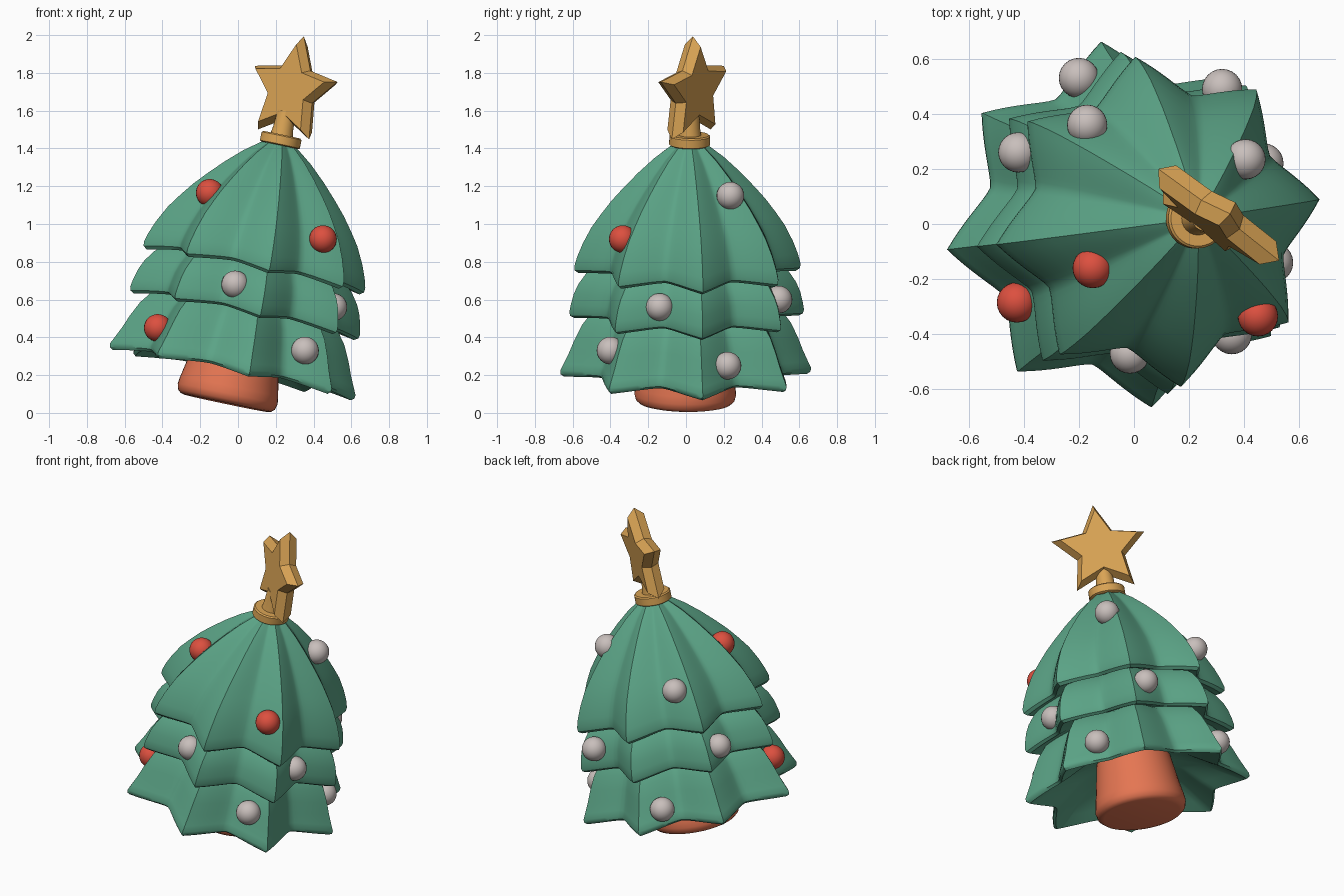
import bpy, bmesh, math
from mathutils import Matrix, Vector

if "Cube" in bpy.data.objects:
    bpy.data.objects.remove(bpy.data.objects["Cube"])

# The whole tree leans towards +x and very slightly towards +y
TILT = (Matrix.Translation((-0.065, -0.005, 0.051)) @ Matrix.Rotation(math.radians(-1.0), 4, 'X')
        @ Matrix.Rotation(math.radians(11.8), 4, 'Y'))


def material(name, rgb):
    m = bpy.data.materials.new(name)
    m.diffuse_color = (*rgb, 1)
    m.use_nodes = True
    m.node_tree.nodes["Principled BSDF"].inputs["Base Color"].default_value = m.diffuse_color
    return m


GREEN = material("leaf_green", (0.105, 0.37, 0.24))
TRUNK = material("terracotta", (0.78, 0.18, 0.085))
RED = material("bauble_red", (0.72, 0.08, 0.05))
WHITE = material("bauble_grey", (0.58, 0.52, 0.50))
GOLD = material("gold", (0.70, 0.37, 0.09))


def finish(bm, name, mat, matrix, angle=30):
    bmesh.ops.recalc_face_normals(bm, faces=bm.faces)
    me = bpy.data.meshes.new(name)
    bm.to_mesh(me)
    bm.free()
    me.materials.append(mat)
    ob = bpy.data.objects.new(name, me)
    bpy.context.collection.objects.link(ob)
    ob.matrix_world = matrix
    if angle:
        bpy.ops.object.select_all(action='DESELECT')
        bpy.context.view_layer.objects.active = ob
        ob.select_set(True)
        bpy.ops.object.shade_smooth_by_angle(angle=math.radians(angle))
    return ob


def lathe(name, profile, mat, segs=48, points=0, hem=0.0, angle=30):
    """Spin (height, radius) rows; 'points' pleats the rows into a star shape."""
    bm = bmesh.new()
    rings = []
    for h, r in profile:
        ring = []
        for i in range(segs):
            a = 2 * math.pi * i / segs
            rr, hh = r, h
            if points:
                t = abs(1 - 2 * ((i * points / segs) % 1))   # 1 on ridges, 0 in valleys
                rr = r * (0.785 + 0.215 * t ** 1.4)
                hh = h + 0.03 * (1 - t ** 1.5) * max(0, 1 - (h - hem) / 0.4)
                a += math.radians(8)
            ring.append(bm.verts.new((rr * math.cos(a), rr * math.sin(a), hh)))
        rings.append(ring)
    for lo, hi in zip(rings, rings[1:]):
        for i in range(segs):
            j = (i + 1) % segs
            bm.faces.new((lo[i], lo[j], hi[j], hi[i]))
    bm.faces.new(rings[0])
    bm.faces.new(rings[-1])
    return finish(bm, name, mat, TILT, angle)


# Trunk with a rounded foot
lathe("trunk", [(0, 0.225), (0.005, 0.245), (0.02, 0.262), (0.05, 0.27), (0.09, 0.265),
                (0.17, 0.249), (0.38, 0.215)], TRUNK, angle=40)

# Three pleated leaf tiers, each with a thick rounded hem and hollow underside
TIERS = {
    "lower_leaves": [(0.60, 0.35), (0.52, 0.49), (0.43, 0.558), (0.35, 0.597), (0.28, 0.625),
                     (0.22, 0.653), (0.185, 0.670), (0.165, 0.668), (0.152, 0.65),
                     (0.20, 0.56), (0.28, 0.42), (0.34, 0.22)],
    "middle_leaves": [(0.86, 0.30), (0.78, 0.46), (0.71, 0.54), (0.65, 0.582), (0.598, 0.605),
                      (0.54, 0.62), (0.50, 0.627), (0.48, 0.622), (0.468, 0.60),
                      (0.50, 0.52), (0.56, 0.30)],
    "upper_leaves": [(1.42, 0.06), (1.39, 0.105), (1.33, 0.185), (1.25, 0.272), (1.167, 0.352),
                     (1.10, 0.412), (1.028, 0.467), (0.957, 0.517), (0.87, 0.562),
                     (0.80, 0.590), (0.75, 0.604), (0.725, 0.602), (0.71, 0.58),
                     (0.74, 0.50), (0.80, 0.30)],
}
for name, prof in TIERS.items():
    lathe(name, prof, GREEN, 128, 8, min(p[0] for p in prof), 40)

# Collar and stem under the star
lathe("star_collar", [(1.395, 0.10), (1.40, 0.108), (1.445, 0.108), (1.452, 0.10)], GOLD)
lathe("star_stem", [(1.44, 0.062), (1.49, 0.054), (1.58, 0.048)], GOLD, 24)

# Five-pointed star: wide in the middle plane, bevelled to both faces
bm = bmesh.new()
layers = []
for depth, scale in ((-0.052, 0.83), (0, 1), (0.052, 0.83)):
    ring = []
    for i in range(10):
        r = (0.293 if i % 2 == 0 else 0.15) * scale
        a = math.pi / 2 + i * math.pi / 5
        ring.append(bm.verts.new((r * math.cos(a), depth, r * math.sin(a))))
    layers.append(ring)
for a, b in zip(layers, layers[1:]):
    for i in range(10):
        j = (i + 1) % 10
        bm.faces.new((a[i], a[j], b[j], b[i]))
bm.faces.new(layers[0])
bm.faces.new(layers[-1])
finish(bm, "star", GOLD, TILT @ Matrix.Translation((0.008, 0.008, 1.693))
       @ Matrix.Rotation(math.radians(-36.5), 4, 'Z'), 0)

# Baubles
BAUBLES = [
    (RED, (-0.15, -0.16, 1.165)), (RED, (0.45, -0.335, 0.92)), (RED, (-0.425, -0.285, 0.45)),
    (WHITE, (-0.015, -0.47, 0.68)), (WHITE, (0.355, -0.40, 0.33)), (WHITE, (0.505, -0.14, 0.56)),
    (WHITE, (0.405, 0.235, 1.15)), (WHITE, (0.47, 0.22, 0.25)), (WHITE, (0.32, 0.49, 0.60)),
    (WHITE, (-0.17, 0.36, 1.06)), (WHITE, (-0.42, 0.26, 0.73)), (WHITE, (-0.20, 0.53, 0.36)),
]
for i, (mat, pos) in enumerate(BAUBLES):
    bm = bmesh.new()
    bmesh.ops.create_uvsphere(bm, u_segments=24, v_segments=16, radius=0.073)
    finish(bm, f"bauble_{i + 1}", mat, Matrix.Translation(Vector(pos)), 60)
